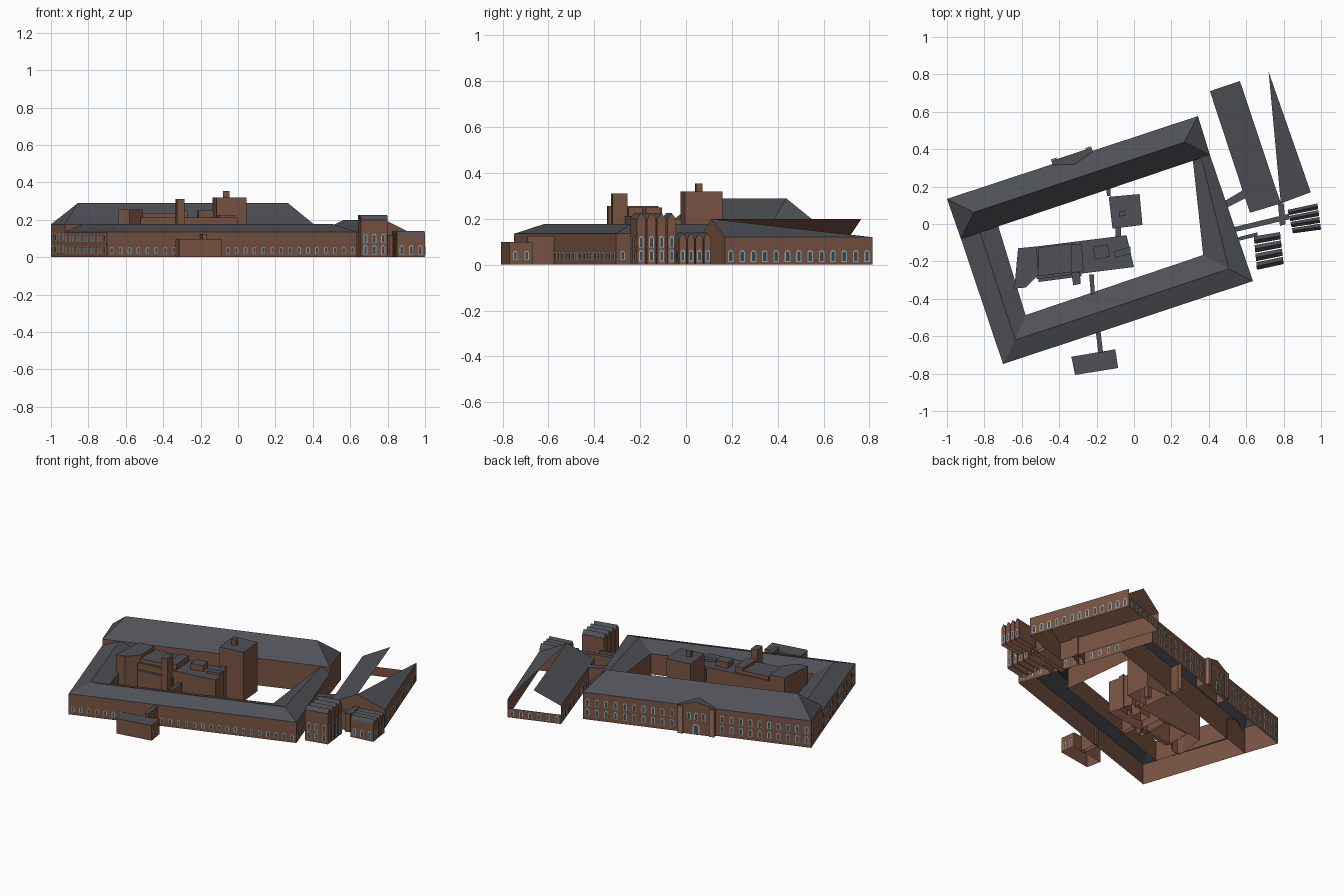
import bpy, math
from mathutils import Vector as V

if "Cube" in bpy.data.objects:
    bpy.data.objects.remove(bpy.data.objects["Cube"])


def material(name, rgb):
    m = bpy.data.materials.new(name)
    m.diffuse_color = (*rgb, 1)
    m.use_nodes = True
    m.node_tree.nodes["Principled BSDF"].inputs["Base Color"].default_value = m.diffuse_color
    return m


BRICK = material("brick", (0.19, 0.088, 0.055))
SLATE = material("slate", (0.078, 0.083, 0.095))
GLASS = material("glass", (0.05, 0.07, 0.08))
FRAME = material("frame", (0.32, 0.42, 0.46))
STONE = material("stone", (0.3, 0.18, 0.12))


def build(name, groups):
    """Mesh from (material, list of faces) pairs."""
    verts, faces, slots = [], [], []
    for i, (_, polys) in enumerate(groups):
        for poly in polys:
            faces.append(range(len(verts), len(verts) + len(poly)))
            verts += [tuple(p) for p in poly]
            slots.append(i)
    me = bpy.data.meshes.new(name)
    me.from_pydata(verts, [], [list(f) for f in faces])
    for mat, _ in groups:
        me.materials.append(mat)
    for poly, s in zip(me.polygons, slots):
        poly.material_index = s
    ob = bpy.data.objects.new(name, me)
    bpy.context.collection.objects.link(ob)
    return ob


def at(p, z):
    return V((p[0], p[1], z))


def up(poly):
    n = (poly[1] - poly[0]).cross(poly[2] - poly[0])
    return poly if n.z >= 0 else poly[::-1]


def ccw(pts):
    area = sum(a[0] * b[1] - b[0] * a[1] for a, b in zip(pts, pts[1:] + pts[:1]))
    return pts if area > 0 else pts[::-1]


def wall(a, b, h):
    return [at(a, 0), at(b, 0), at(b, h), at(a, h)]


def prism(name, pts, h, mat=BRICK, top=SLATE):
    pts = ccw(pts)
    walls = [wall(a, b, h) for a, b in zip(pts, pts[1:] + pts[:1])]
    return build(name, [(mat, walls), (top, [[at(p, h) for p in pts]])])


def pitched(name, a, b, c, d, eave, ridge, inset=0.0):
    """Walls and ridge roof on a CCW quad; ridge runs along a-b, inset makes hips."""
    e = [at(p, eave) for p in (a, b, c, d)]
    r0, r1 = (e[0] + e[3]) / 2, (e[1] + e[2]) / 2
    u = (r1 - r0).normalized() * inset
    r0, r1 = r0 + u, r1 - u
    r0.z = r1.z = ridge
    walls = [wall(p, q, eave) for p, q in ((a, b), (b, c), (c, d), (d, a))]
    roof = [up([e[0], e[1], r1, r0]), up([e[2], e[3], r0, r1])]
    ends = [[e[1], e[2], r1], [e[3], e[0], r0]]
    if inset:
        roof += ends
    else:
        walls += ends
    return build(name, [(BRICK, walls), (SLATE, roof)])


def mix(a, b, t):
    return (a[0] + (b[0] - a[0]) * t, a[1] + (b[1] - a[1]) * t)


def windows(name, p, q, n, z0, w, h):
    """Row of arched windows on the wall p-q (outside is to the right)."""
    p, q = at(p, 0), at(q, 0)
    u = (q - p).normalized()
    out = V((u.y, -u.x, 0))

    def arch(c, w, h, z, off):
        r = w / 2
        prof = [(-r, 0), (r, 0)] + [(r * math.cos(k * math.pi / 6), h - r + r * math.sin(k * math.pi / 6))
                                    for k in range(7)]
        return [c + u * x + out * off + V((0, 0, z + y)) for x, y in prof]
    cs = [p.lerp(q, (k + 0.5) / n) for k in range(n)]
    build(name, [(FRAME, [arch(c, w, h, z0, 0.002) for c in cs]),
                 (GLASS, [arch(c, w * 0.6, h * 0.82, z0 + h * 0.06, 0.003) for c in cs])])


# North wing: tall hipped range with two window rows
NW, NE, SE, SW = (-1.0, 0.134), (0.342, 0.577), (0.636, -0.305), (-0.70, -0.749)
NWi, NEi = (-0.925, -0.08), (0.406, 0.369)
pitched("north_wing", NWi, NEi, NE, NW, 0.176, 0.289, 0.112)
for z in (0.025, 0.09):
    windows("north_windows_east", NE, mix(NE, NW, 0.41), 10, z, 0.024, 0.048)
    windows("north_windows_west", mix(NE, NW, 0.59), NW, 10, z, 0.024, 0.048)
    windows("north_wing_end_windows", NW, NWi, 4, z, 0.024, 0.042)
    windows("west_windows", NWi, SW, 12, z - 0.008, 0.024, 0.042)

# Entrance bay with pediment, pilasters and door
A, B = mix(NE, NW, 0.42), mix(NE, NW, 0.58)
o = V((-0.314, 0.949, 0))


def shift(p, d):
    return (p[0] + o.x * d, p[1] + o.y * d)


pitched("entrance_bay", shift(B, 0.018), shift(B, -0.06), shift(A, -0.06), shift(A, 0.018), 0.18, 0.215)
for t in (0, 0.86):
    s, e = mix(A, B, t), mix(A, B, t + 0.14)
    prism("entrance_pilaster", [shift(s, 0.015), shift(e, 0.015), shift(e, 0.026), shift(s, 0.026)], 0.178, STONE, STONE)
Af, Bf = shift(A, 0.018), shift(B, 0.018)
windows("entrance_windows", mix(Af, Bf, 0.2), mix(Af, Bf, 0.8), 3, 0.095, 0.025, 0.05)
windows("entrance_door", mix(Af, Bf, 0.35), mix(Af, Bf, 0.65), 1, 0.0, 0.045, 0.07)

# Lower west, south and east wings sharing one ridge
outer = [NWi, SW, SE, NEi]
ridge = [(-0.825, -0.04), (-0.636, -0.62), (0.507, -0.24), (0.36, 0.353)]
inner = [(-0.726, -0.01), (-0.58, -0.487), (0.37, -0.166), (0.315, 0.338)]
EAVE, RIDGE = 0.135, 0.177
walls, roof = [], []
for k in range(3):
    walls += [wall(outer[k], outer[k + 1], EAVE), wall(inner[k + 1], inner[k], EAVE)]
    for side in (outer, inner):
        roof.append(up([at(side[k], EAVE), at(side[k + 1], EAVE), at(ridge[k + 1], RIDGE), at(ridge[k], RIDGE)]))
build("courtyard_wings", [(BRICK, walls), (SLATE, roof)])
windows("south_windows", SW, SE, 28, 0.02, 0.02, 0.036)
windows("east_windows", SE, NEi, 12, 0.02, 0.02, 0.04)

# Courtyard buildings: stepped flat-roofed blocks
prism("court_west_block", [(-0.62, -0.13), (-0.52, -0.12), (-0.51, -0.27), (-0.58, -0.34), (-0.64, -0.345)], 0.255)
prism("court_main_block", [(-0.52, -0.12), (-0.04, -0.06), (0.0, -0.23), (-0.52, -0.295)], 0.212)
prism("court_upper_west", [(-0.51, -0.125), (-0.33, -0.105), (-0.32, -0.255), (-0.51, -0.28)], 0.236)
prism("court_upper_middle", [(-0.335, -0.11), (-0.28, -0.105), (-0.27, -0.25), (-0.335, -0.26)], 0.25)
prism("court_rooftop_box", [(-0.22, -0.12), (-0.14, -0.11), (-0.13, -0.175), (-0.21, -0.19)], 0.25)
prism("court_rooftop_unit", [(-0.11, -0.15), (-0.02, -0.12), (-0.02, -0.16), (-0.10, -0.18)], 0.225)
prism("court_chimney", [(-0.335, -0.26), (-0.29, -0.255), (-0.285, -0.32), (-0.325, -0.328)], 0.31)
prism("court_south_ledge", [(-0.51, -0.28), (-0.28, -0.25), (-0.28, -0.28), (-0.51, -0.31)], 0.17)

# Square tower with stack
prism("tower", [(-0.135, 0.145), (0.03, 0.16), (0.045, -0.005), (-0.115, -0.025)], 0.32)
prism("tower_stack", [(-0.08, 0.04), (-0.045, 0.044), (-0.049, 0.072), (-0.08, 0.068)], 0.355)
prism("tower_link", [(-0.1, -0.02), (-0.07, -0.02), (-0.07, -0.08), (-0.1, -0.08)], 0.2)
prism("north_link", [(-0.15, 0.26), (-0.13, 0.25), (-0.125, 0.15), (-0.145, 0.15)], 0.17)
prism("south_link", [(-0.24, -0.27), (-0.215, -0.27), (-0.21, -0.38), (-0.23, -0.38)], 0.15)

# South porch block and its passage
PO = [(-0.335, -0.71), (-0.315, -0.807), (-0.085, -0.77), (-0.10, -0.67)]
prism("south_porch", PO, 0.098)
prism("porch_passage", [(-0.205, -0.57), (-0.18, -0.565), (-0.165, -0.69), (-0.19, -0.69)], 0.125)
windows("porch_side_windows", PO[2], PO[3], 2, 0.02, 0.02, 0.04)

# East hall: full west slope, part of the east slope
WN, RN, EN = (0.406, 0.71), (0.566, 0.764), (0.72, 0.813)
WS, RS, ES = (0.62, 0.06), (0.785, 0.11), (0.945, 0.17)
west = up([at(WN, 0.12), at(RN, 0.2), at(RS, 0.2), at(WS, 0.12)])
east = up([at(EN, 0.12), at(ES, 0.12), at(RS, 0.2)])
lining = [p - V((0, 0, 0.002)) for p in west][::-1]
gable = [at(WS, 0), at(ES, 0), at(ES, 0.12), at(RS, 0.2), at(WS, 0.12)]
build("east_hall", [(BRICK, [wall(ES, EN, 0.12), wall(WN, WS, 0.12), wall(EN, WN, 0.06), gable, lining]),
                    (SLATE, [west, east])])
windows("hall_east_windows", ES, EN, 13, 0.012, 0.026, 0.052)
windows("hall_west_windows", WN, WS, 13, 0.012, 0.026, 0.052)
windows("hall_north_windows", EN, WN, 6, 0.01, 0.022, 0.04)


# East pavilions: rows of narrow gables
def pavilion(name, a, b, c, d, n, eave, top, rows):
    for k in range(n):
        t0, t1 = k / n, (k + 0.86) / n
        q = [mix(a, d, t0), mix(b, c, t0), mix(b, c, t1), mix(a, d, t1)]
        pitched(name + "_bay", *q, eave, top)
        for z in rows:
            windows(name + "_window", q[1], q[2], 1, z, 0.02, 0.05)
    for z in rows:
        windows(name + "_front_windows", a, b, 3, z, 0.022, 0.05)


pavilion("tall_pavilion", (0.657, -0.245), (0.80, -0.214), (0.78, -0.037), (0.64, -0.06), 4, 0.2, 0.225, (0.015, 0.075))
pavilion("low_pavilion", (0.85, -0.05), (1.0, -0.03), (0.98, 0.115), (0.82, 0.08), 4, 0.115, 0.14, (0.015,))

# Covered links on the east side
prism("hall_link", [(0.48, 0.12), (0.59, 0.185), (0.6, 0.14), (0.5, 0.09)], 0.12)
prism("pavilion_corridor", [(0.52, -0.02), (0.83, 0.055), (0.83, 0.025), (0.53, -0.045)], 0.12)
prism("pavilion_spur", [(0.56, -0.07), (0.66, -0.045), (0.66, -0.065), (0.56, -0.09)], 0.12)
prism("corridor_upright", [(0.77, 0.11), (0.8, 0.11), (0.81, 0.0), (0.78, -0.01)], 0.12)
